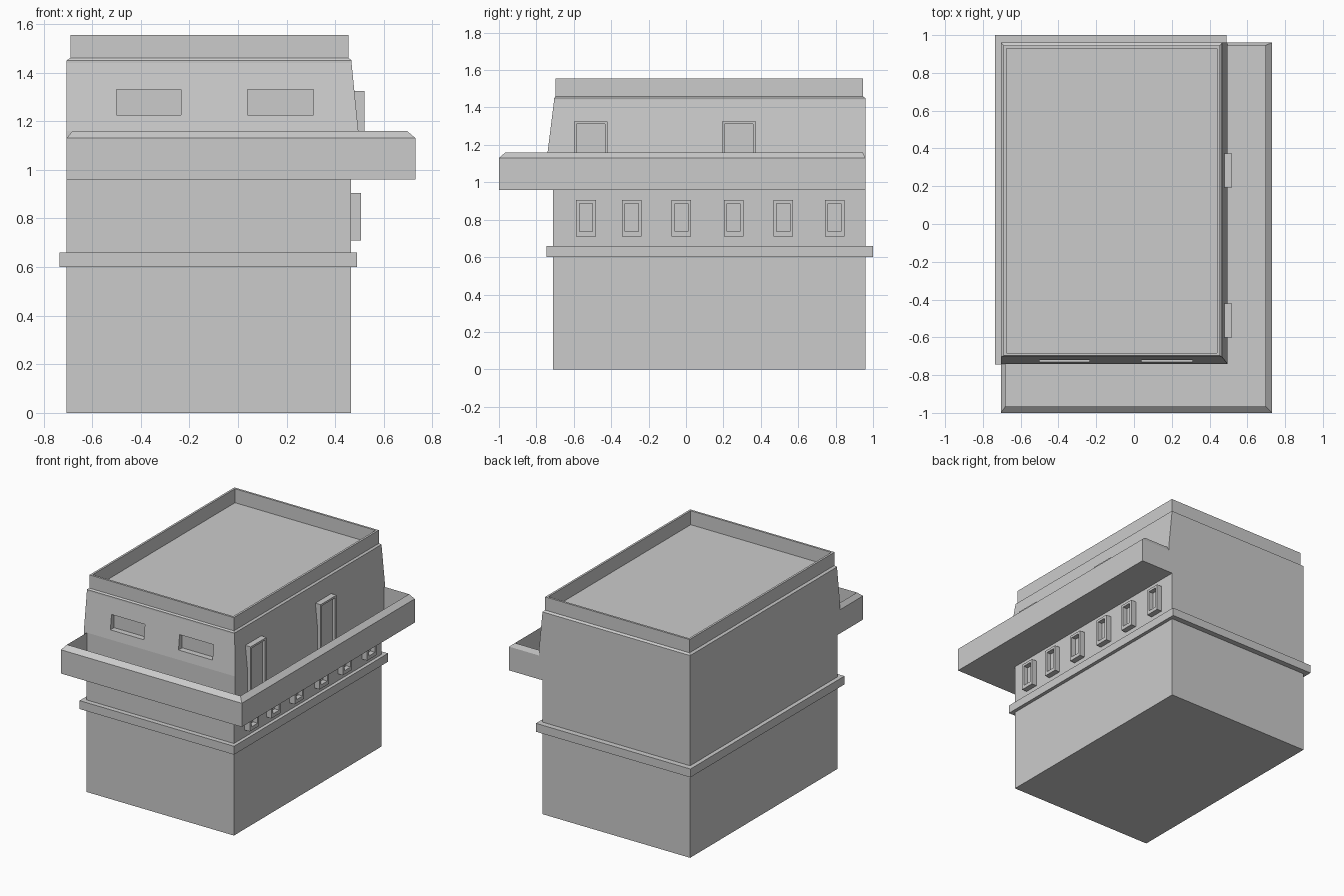
import bpy, bmesh

if "Cube" in bpy.data.objects:
    bpy.data.objects.remove(bpy.data.objects["Cube"])


def loft(name, rings):
    """Skin a stack of equal-length point rings and cap both ends."""
    bm = bmesh.new()
    loops = [[bm.verts.new(p) for p in r] for r in rings]
    for a, b in zip(loops, loops[1:]):
        n = len(a)
        for i in range(n):
            j = (i + 1) % n
            bm.faces.new((a[i], a[j], b[j], b[i]))
    bm.faces.new(loops[0][::-1])
    bm.faces.new(loops[-1])
    bmesh.ops.recalc_face_normals(bm, faces=bm.faces)
    me = bpy.data.meshes.new(name)
    bm.to_mesh(me)
    bm.free()
    ob = bpy.data.objects.new(name, me)
    bpy.context.collection.objects.link(ob)
    return ob


def rect(x0, x1, y0, y1, z):
    return [(x0, y0, z), (x1, y0, z), (x1, y1, z), (x0, y1, z)]


def box(name, x0, x1, y0, y1, z0, z1):
    return loft(name, [rect(x0, x1, y0, y1, z0), rect(x0, x1, y0, y1, z1)])


def side_frame(name, y0, y1, z0, z1, x_in, x_out, border, x_panel, sill):
    """Frame with a recessed panel, standing out from the right wall."""
    def ring(x, m, s):
        return [(x, y0 + m, z0 + s), (x, y1 - m, z0 + s),
                (x, y1 - m, z1 - m), (x, y0 + m, z1 - m)]
    return loft(name, [ring(x_in, 0, 0), ring(x_out, 0, 0),
                       ring(x_out, border, sill), ring(x_panel, border, sill)])


# Main building: straight lower walls, tapered upper storey, roof parapet
building = loft("building", [
    rect(-.705, .465, -.71, .96, 0),
    rect(-.705, .465, -.71, .96, .97),
    rect(-.705, .495, -.74, .96, .97),
    rect(-.705, .495, -.74, .96, 1.16),
    rect(-.705, .467, -.705, .96, 1.44),
    rect(-.705, .467, -.705, .96, 1.45),
    rect(-.69, .455, -.697, .945, 1.46),
    rect(-.69, .455, -.697, .945, 1.555),
    rect(-.675, .44, -.682, .93, 1.555),
    rect(-.675, .44, -.682, .93, 1.455),
])

# Recessed front windows
for i, (x0, x1) in enumerate([(-.5, -.235), (.04, .31)]):
    cutter = box(f"window_cutter_{i}", x0, x1, -.9, -.69, 1.225, 1.33)
    cutter.hide_render = True
    cutter.hide_viewport = True
    cutter.display_type = 'WIRE'
    mod = building.modifiers.new("window_cut", 'BOOLEAN')
    mod.operation = 'DIFFERENCE'
    mod.solver = 'EXACT'
    mod.object = cutter

# Belt course around the lower walls
box("belt_course", -.735, .49, -.745, 1.0, .6, .66)


# L-shaped balcony trough with a sloped rim
def ell(x0, x1, y0, y1, z):
    return [(x0, y0, z), (x1, y0, z), (x1, y1, z),
            (.46, y1, z), (.46, -.705, z), (x0, -.705, z)]


loft("balcony", [
    ell(-.705, .73, -1, .96, .96),
    ell(-.705, .73, -1, .96, 1.13),
    ell(-.68, .695, -.965, .945, 1.16),
    ell(-.68, .695, -.965, .945, .975),
])

# Balcony doors
for i, y in enumerate([-.51, .283]):
    side_frame(f"door_{i}", y - .09, y + .09, .97, 1.325, .46, .52, .014, .5, 0.005)

# Row of small framed windows under the balcony
for i, y in enumerate([-.535, -.29, -.025, .255, .52, .795]):
    side_frame(f"side_window_{i}", y - .053, y + .053, .71, .905,
               .46, .505, .018, .47, .026)
